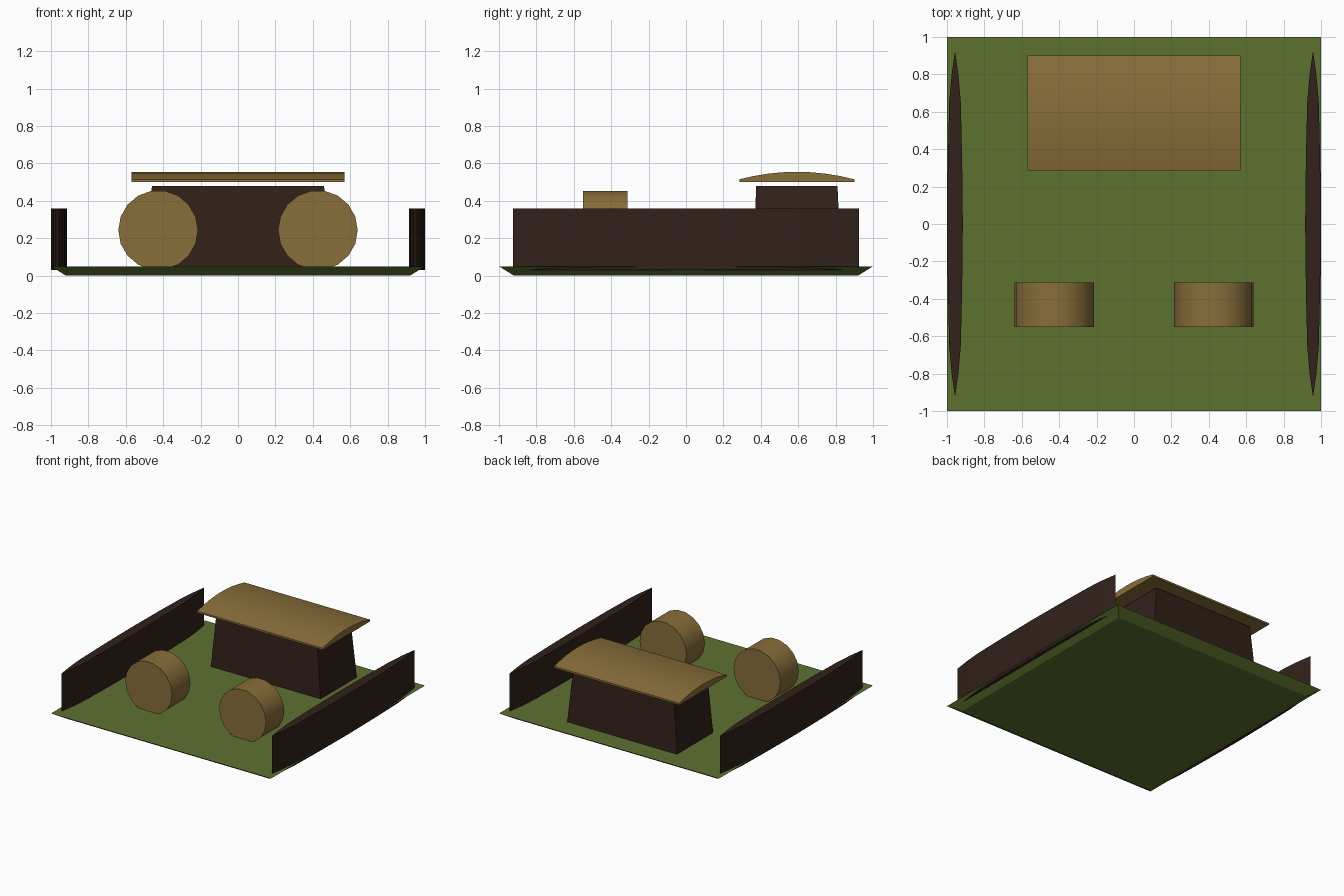
import bpy, math

if "Cube" in bpy.data.objects:
    bpy.data.objects.remove(bpy.data.objects["Cube"])


def material(name, color):
    m = bpy.data.materials.new(name)
    m.diffuse_color = (*color, 1)
    m.use_nodes = True
    m.node_tree.nodes["Principled BSDF"].inputs["Base Color"].default_value = m.diffuse_color
    return m


GRASS = material("grass", (0.11, 0.165, 0.03))
WOOD = material("light_wood", (0.25, 0.155, 0.042))
BARK = material("dark_wood", (0.032, 0.015, 0.010))


def loft(name, bottom, top, mat, smooth=None):
    """Closed solid between two matching outlines."""
    n = len(bottom)
    faces = [tuple(reversed(range(n))), tuple(range(n, 2 * n))]
    faces += [(i, (i + 1) % n, n + (i + 1) % n, n + i) for i in range(n)]
    me = bpy.data.meshes.new(name)
    me.from_pydata(bottom + top, [], faces)
    ob = bpy.data.objects.new(name, me)
    bpy.context.collection.objects.link(ob)
    me.materials.append(mat)
    bpy.ops.object.select_all(action='DESELECT')
    ob.select_set(True)
    bpy.context.view_layer.objects.active = ob
    bpy.ops.object.mode_set(mode='EDIT')
    bpy.ops.mesh.select_all(action='SELECT')
    bpy.ops.mesh.normals_make_consistent(inside=False)
    bpy.ops.object.mode_set(mode='OBJECT')
    if smooth:
        bpy.ops.object.shade_smooth_by_angle(angle=math.radians(smooth))
    return ob


def rect(x0, x1, y0, y1, z):
    return [(x0, y0, z), (x1, y0, z), (x1, y1, z), (x0, y1, z)]


# ground slab, tapering in towards its underside
loft("ground", rect(-.92, .92, -.92, .92, 0.0), rect(-1, 1, -1, 1, .05), GRASS)

# side walls: flattened lens-shaped logs along both edges
half = [(.925, 0), (.80, .018), (.65, .031), (.35, .038), (0, .042),
        (-.35, .038), (-.65, .031), (-.80, .018), (-.925, 0)]
lens = [(-w, y) for y, w in half] + [(w, y) for y, w in reversed(half[1:-1])]
for side, s in (("left", -1), ("right", 1)):
    loft("wall_" + side,
         [(s * .957 + x, y, .03) for x, y in lens],
         [(s * .957 + x, y, .36) for x, y in lens], BARK, 40)

# counter body, slightly wider at the foot
loft("counter_body", rect(-.50, .50, .36, .83, .04),
     rect(-.46, .46, .375, .81, .48), BARK)

# counter top with an arched upper face
N = 8
prof = [(.285, .50), (.90, .50)]
for i in range(N + 1):
    t = 1 - 2 * i / N
    prof.append((.5925 + .3075 * t, .555 - .04 * t * t))
loft("counter_top", [(-.57, y, z) for y, z in prof],
     [(.57, y, z) for y, z in prof], WOOD, 30)

# upright log rounds, sunk a little into the ground
S = 18
for side, s in (("left", -1), ("right", 1)):
    ring = [(s * .427 + .213 * math.cos(2 * math.pi * i / S),
             .243 + .213 * math.sin(2 * math.pi * (i) / S)) for i in range(S)]
    loft("log_round_" + side, [(x, -.55, z) for x, z in ring],
         [(x, -.312, z) for x, z in ring], WOOD, 30)
